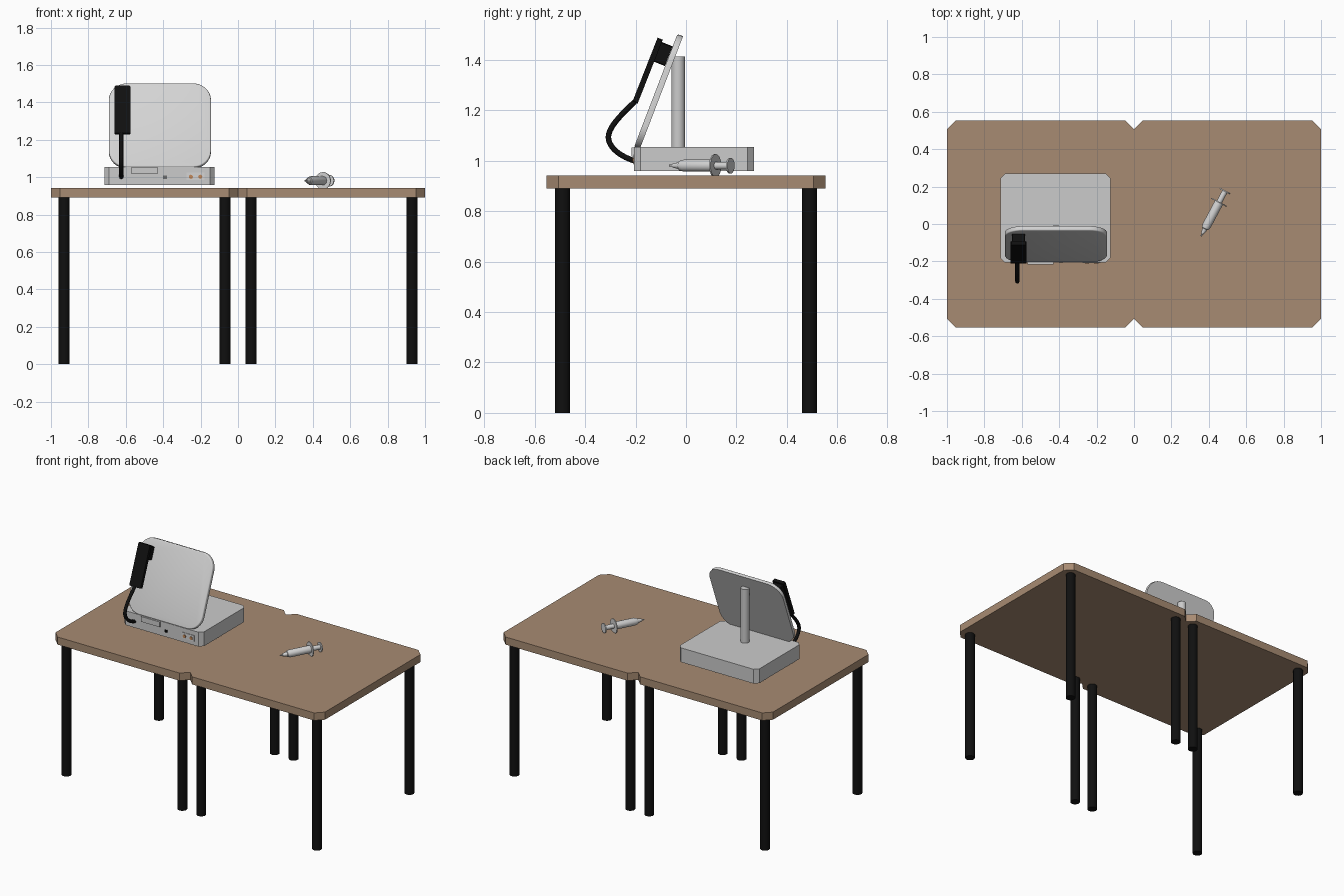
import bpy, bmesh, math
from mathutils import Vector, Matrix

if "Cube" in bpy.data.objects:
    bpy.data.objects.remove(bpy.data.objects["Cube"])


def mat(name, rgb):
    m = bpy.data.materials.new(name)
    m.diffuse_color = (*rgb, 1)
    m.use_nodes = True
    m.node_tree.nodes["Principled BSDF"].inputs["Base Color"].default_value = m.diffuse_color
    return m


WOOD = mat("wood", (0.39, 0.26, 0.17))
BLACK = mat("black", (0.005, 0.005, 0.005))
GREY = mat("light grey", (0.6, 0.6, 0.6))
PALE = mat("pale grey", (0.66, 0.66, 0.66))
COPPER = mat("copper", (0.55, 0.25, 0.1))


def finish(name, bm, material, matrix=None, smooth=False):
    bmesh.ops.recalc_face_normals(bm, faces=bm.faces)
    me = bpy.data.meshes.new(name)
    bm.to_mesh(me)
    bm.free()
    ob = bpy.data.objects.new(name, me)
    bpy.context.collection.objects.link(ob)
    me.materials.append(material)
    if matrix:
        ob.matrix_world = matrix
    if smooth:
        bpy.ops.object.select_all(action='DESELECT')
        ob.select_set(True)
        bpy.context.view_layer.objects.active = ob
        bpy.ops.object.shade_smooth_by_angle(angle=math.radians(35))
    return ob


def slab(name, x0, x1, y0, y1, z0, z1, r, material, seg=1, matrix=None, smooth=False, rim=0):
    """Plate in XY with cut (seg=1) or rounded corners, extruded in z."""
    bm = bmesh.new()
    pts = []
    if r:
        for i, (cx, cy) in enumerate([(x1 - r, y1 - r), (x0 + r, y1 - r), (x0 + r, y0 + r), (x1 - r, y0 + r)]):
            for k in range(seg + 1):
                a = math.pi / 2 * (i + k / seg)
                pts.append((cx + r * math.cos(a), cy + r * math.sin(a)))
    else:
        pts = [(x1, y1), (x0, y1), (x0, y0), (x1, y0)]
    f = bm.faces.new([bm.verts.new((x, y, z0)) for x, y in pts])
    ext = bmesh.ops.extrude_face_region(bm, geom=[f])
    top = [v for v in ext['geom'] if isinstance(v, bmesh.types.BMVert)]
    bmesh.ops.translate(bm, verts=top, vec=(0, 0, z1 - z0))
    if rim:
        edges = [e for e in bm.edges if e.verts[0] in top and e.verts[1] in top]
        bmesh.ops.bevel(bm, geom=edges, offset=rim, segments=3, profile=0.5, affect='EDGES')
    return finish(name, bm, material, matrix, smooth)


def lathe(name, profile, material, matrix, seg=24):
    """Revolve (radius, height) points around local z."""
    bm = bmesh.new()
    rings = [[bm.verts.new((r * math.cos(2 * math.pi * k / seg), r * math.sin(2 * math.pi * k / seg), z))
              for k in range(seg)] for r, z in profile]
    for a, b in zip(rings, rings[1:]):
        for k in range(seg):
            j = (k + 1) % seg
            bm.faces.new((a[k], a[j], b[j], b[k]))
    bm.faces.new(rings[0])
    bm.faces.new(rings[-1])
    return finish(name, bm, material, matrix, True)


def at(x, y, z):
    return Matrix.Translation((x, y, z))


# two tables side by side, cut corners and round legs
for side, s in (("left", -1), ("right", 1)):
    slab(side + "_table_top", min(0, s), max(0, s), -0.553, 0.553, 0.89, 0.941, 0.047, WOOD)
    for x in (0.07, 0.93):
        for y in (-0.49, 0.49):
            lathe(side + "_table_leg", [(0.03, 0), (0.03, 0.891)], BLACK, at(s * x, y, 0))

# machine base and monitor post
slab("machine_base", -0.715, -0.125, -0.206, 0.269, 0.959, 1.055, 0.025, GREY)
lathe("monitor_post", [(0.027, 1.05), (0.027, 1.415)], GREY, at(-0.417, -0.031, 0))

# leaning monitor: local y runs up the screen, local z points out of its front
lean = math.radians(21)
screen = at(-0.4175, -0.206, 1.055) @ Matrix.Rotation(math.pi / 2 - lean, 4, 'X')
slab("monitor", -0.273, 0.273, 0, 0.48, -0.024, 0, 0.095, PALE, 8, screen, True, 0.007)

# base front details: tray, slots, socket plate with round sockets
slab("front_tray", -0.57, -0.43, -0.217, -0.2, 1.018, 1.053, 0, GREY)
for x in (-0.395, -0.384):
    slab("slot", x - 0.003, x + 0.003, -0.209, -0.2, 0.99, 1.008, 0, BLACK)
slab("socket_plate", -0.275, -0.18, -0.209, -0.2, 0.985, 1.025, 0, PALE)
for x in (-0.252, -0.202):
    lathe("socket", [(0.011, 0), (0.011, 0.012)], COPPER,
          at(x, -0.2, 1.002) @ Matrix.Rotation(math.pi / 2, 4, 'X'), 16)

# hand unit hung on the monitor with its bracket
unit = at(-0.6175, -0.203, 1.232) @ Matrix.Rotation(math.pi / 2 - math.radians(21.5), 4, 'X')
slab("hand_unit", -0.042, 0.042, 0, 0.272, -0.012, 0.01, 0.004, BLACK, 1, unit)
slab("hand_unit_bracket", -0.035, 0.035, 0.178, 0.262, -0.058, -0.01, 0.004, BLACK, 1, unit)

# cable looping from the hand unit to the base
curve = bpy.data.curves.new("cable", 'CURVE')
curve.dimensions = '3D'
curve.bevel_depth = 0.011
curve.bevel_resolution = 2
curve.resolution_u = 12
curve.use_fill_caps = True
sp = curve.splines.new('BEZIER')
path = [((-0.203, 1.235), (-0.03, -0.03)), ((-0.308, 1.095), (0, -0.045)), ((-0.204, 1.0), (0.05, -0.015))]
sp.bezier_points.add(len(path) - 1)
for p, ((y, z), (dy, dz)) in zip(sp.bezier_points, path):
    c, d = Vector((-0.624, y, z)), Vector((0, dy, dz))
    p.co, p.handle_left, p.handle_right = c, c - d, c + d
curve.materials.append(BLACK)
bpy.context.collection.objects.link(bpy.data.objects.new("cable", curve))

# syringe lying on the right table, local z from needle tip to plunger
axis = Vector((0.47, 0.883, 0))
lay = at(0.358, -0.066, 0.981) @ axis.to_track_quat('Z', 'Y').to_matrix().to_4x4()
lathe("syringe_needle", [(0.004, 0), (0.004, 0.03)], GREY, lay, 12)
lathe("syringe_barrel", [(0.008, 0.016), (0.014, 0.045), (0.019, 0.047), (0.024, 0.066), (0.024, 0.206)], PALE, lay)
lathe("syringe_flange", [(0.046, 0.203), (0.046, 0.209)], PALE, lay)
lathe("syringe_plunger", [(0.015, 0.2), (0.015, 0.27), (0.031, 0.27), (0.031, 0.277)], PALE, lay)
